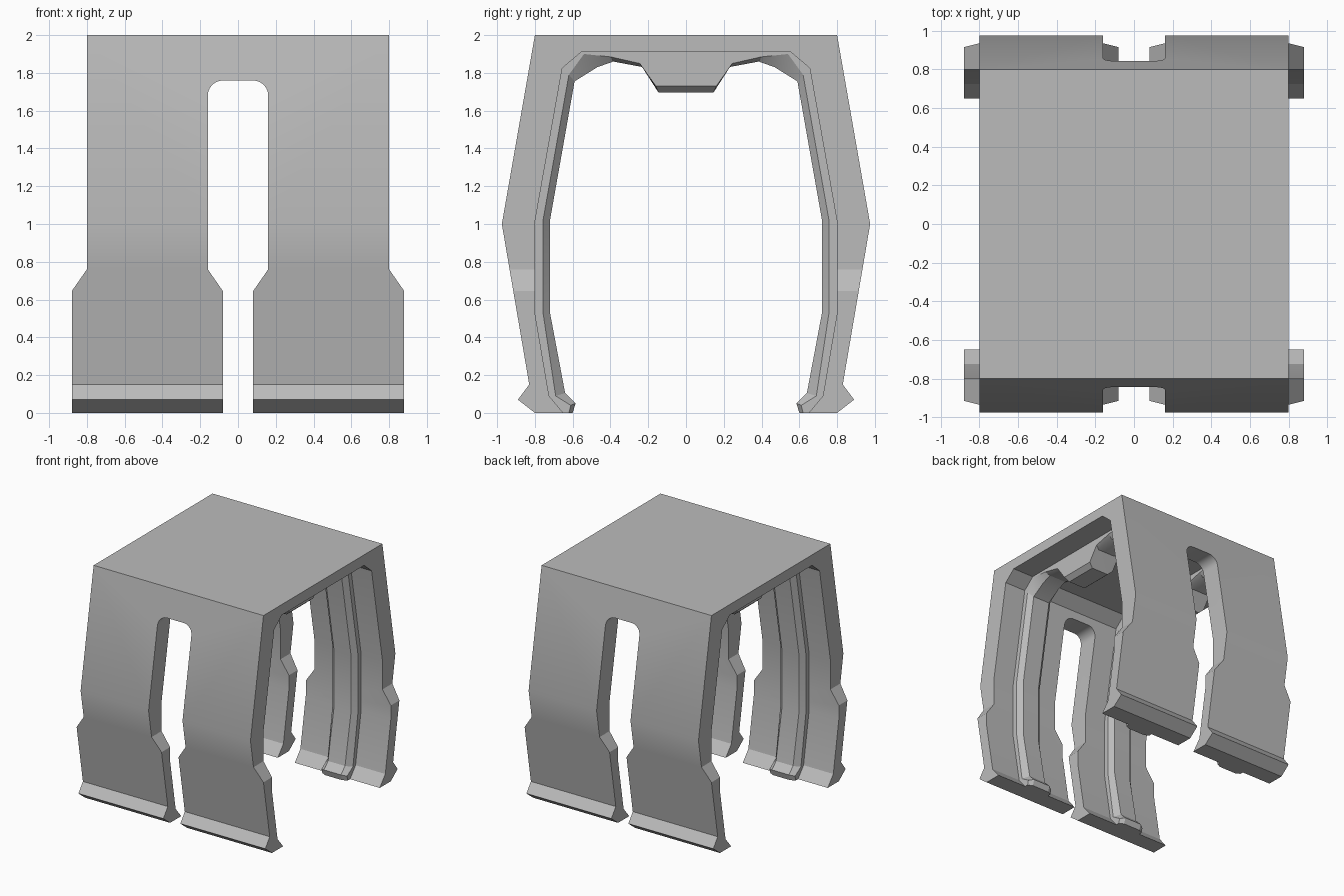
import bpy, bmesh, math

cube = bpy.data.objects.get("Cube")
if cube:
    bpy.data.objects.remove(cube, do_unlink=True)

grey = bpy.data.materials.new("plain_grey")
grey.use_nodes = True
COLOR = (0.5, 0.5, 0.5, 1)
grey.diffuse_color = COLOR
grey.node_tree.nodes["Principled BSDF"].inputs["Base Color"].default_value = COLOR


def make_object(name, bm):
    bmesh.ops.recalc_face_normals(bm, faces=bm.faces)
    mesh = bpy.data.meshes.new(name)
    bm.to_mesh(mesh)
    bm.free()
    mesh.materials.append(grey)
    obj = bpy.data.objects.new(name, mesh)
    bpy.context.collection.objects.link(obj)
    return obj


def loft(name, rings):
    """Skin a list of closed rings and cap both ends."""
    bm = bmesh.new()
    loops = [[bm.verts.new(p) for p in ring] for ring in rings]
    n = len(loops[0])
    for a, b in zip(loops, loops[1:]):
        for i in range(n):
            j = (i + 1) % n
            bm.faces.new((a[i], a[j], b[j], b[i]))
    bm.faces.new(loops[0])
    bm.faces.new(loops[-1])
    return make_object(name, bm)


def mirrored(half):
    """Continue a half path with its mirror image, in reverse order."""
    return half + [(-p[0], *p[1:]) for p in reversed(half)]


def smooth(obj):
    bpy.ops.object.select_all(action='DESELECT')
    obj.select_set(True)
    bpy.context.view_layer.objects.active = obj
    bpy.ops.object.shade_smooth_by_angle(angle=math.radians(25))


# Shell: bent side profile (y, z), swept across the width
outer = [(0.8, 2), (0.975, 1), (0.83, 0.15), (0.89, 0.07), (0.8, 0)]
inner = [(0.65, 0), (0.725, 0.09), (0.8, 0.53), (0.8, 1.01),
         (0.655, 1.825), (0.555, 1.91)]
profile = mirrored(outer + inner)
shell = loft("clip_shell", [[(x, y, z) for y, z in profile] for x in (-1, 1)])

# Front outline (x, z): flared legs with a rounded slot between them
R, SLOT, TOP = 0.08, 0.16, 1.76
arc = [(SLOT - R + R * math.cos(t), TOP - R + R * math.sin(t))
       for t in [math.pi / 2 * i / 6 for i in range(7)]]
outline = mirrored([(0.8, 2.1), (0.8, 0.76), (0.88, 0.645), (0.88, -0.1),
                    (0.08, -0.1), (0.08, 0.645), (SLOT, 0.76)] + arc)
cutter = loft("outline_cutter", [[(x, y, z) for x, z in outline] for y in (-1.2, 1.2)])
cutter.hide_render = True

mod = shell.modifiers.new("outline", 'BOOLEAN')
mod.operation = 'INTERSECT'
mod.solver = 'EXACT'
mod.object = cutter
bpy.context.view_layer.objects.active = shell
bpy.ops.object.modifier_apply(modifier=mod.name)
bpy.data.objects.remove(cutter, do_unlink=True)
smooth(shell)

# Inner ribs: buried base, straight side and chamfered crest at each station
stations = [
    ((0.70, 0), (0.62, 0), (0.60, 0)),
    ((0.72, 0.04), (0.61, 0.04), (0.585, 0.05)),
    ((0.75, 0.12), (0.69, 0.09), (0.64, 0.105)),
    ((0.84, 0.53), (0.757, 0.53), (0.72, 0.53)),
    ((0.84, 1.02), (0.757, 1.02), (0.72, 1.02)),
    ((0.68, 1.86), (0.62, 1.79), (0.59, 1.755)),
    ((0.56, 1.95), (0.54, 1.90), (0.47, 1.83)),
    ((0.38, 1.95), (0.40, 1.885), (0.385, 1.86)),
    ((0.25, 1.95), (0.245, 1.85), (0.225, 1.83)),
    ((0.16, 1.95), (0.16, 1.73), (0.145, 1.695)),
]
WIDE, NARROW = 0.12, 0.08


def rib_ring(station, side, cx):
    section = list(zip(station, (WIDE, WIDE, NARROW)))
    half = [(w, y * side, z) for (y, z), w in section]
    return [(cx + x, y, z) for x, y, z in mirrored(half)]


for name, cx in (("left_rib", 0.48), ("right_rib", -0.48)):
    rings = [rib_ring(s, 1, cx) for s in stations]
    rings += [rib_ring(s, -1, cx) for s in reversed(stations)]
    smooth(loft(name, rings))
